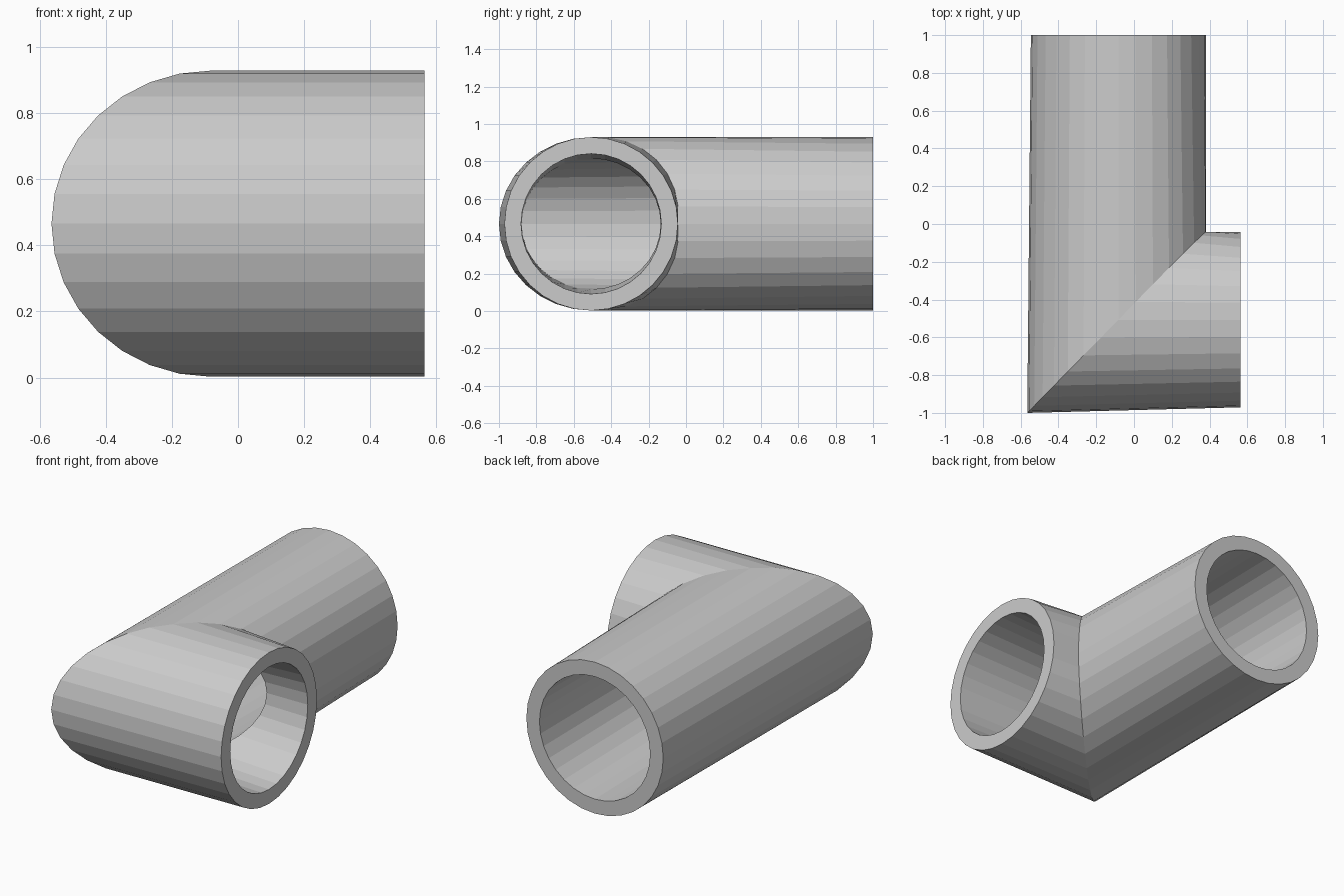
import bpy, bmesh
from math import sin, cos, pi

if "Cube" in bpy.data.objects:
    bpy.data.objects.remove(bpy.data.objects["Cube"])

N = 32                               # sides of the pipe
CX, CY, CZ = -0.0825, -0.507, 0.466  # pipe axes
R_OUT, R_IN = 0.4635, 0.375
X_END, Y_END = 0.565, 1.0

bm = bmesh.new()


def ring(point):
    return [bm.verts.new(point(cos(2 * pi * k / N), sin(2 * pi * k / N))) for k in range(N)]


def bridge(a, b):
    for k in range(N):
        j = (k + 1) % N
        bm.faces.new((a[k], a[j], b[j], b[k]))


def outer_mitre(c, s):
    # pulled out at the heel, slightly bulged beside the inner corner
    if c < 0:
        return (CX + 0.4825 * c, CY + 0.493 * c, CZ + R_OUT * s)
    r = R_OUT + 0.02 * 2 * c * abs(s)
    return (CX + r * c, CY + (r + 0.015 * abs(s)) * c, CZ + r * s)


def inner_mitre(c, s):
    return (CX + 0.372 * c, CY + 0.372 * c, CZ + 0.35 * s)


def end_x(r):
    return ring(lambda c, s: (X_END, CY + r * c, CZ + r * s))


def end_y(r):
    return ring(lambda c, s: (CX + r * c, Y_END, CZ + r * s))


# Outer and inner walls: short leg end, mitre, long leg end
outer = [end_x(R_OUT), ring(outer_mitre), end_y(R_OUT)]
inner = [end_x(R_IN), ring(inner_mitre), end_y(R_IN)]
for wall in (outer, inner):
    bridge(wall[0], wall[1])
    bridge(wall[1], wall[2])

# Flat rims at both openings
bridge(outer[0], inner[0])
bridge(outer[2], inner[2])

bmesh.ops.recalc_face_normals(bm, faces=bm.faces)
mesh = bpy.data.meshes.new("pipe_elbow")
bm.to_mesh(mesh)
bm.free()
bpy.context.collection.objects.link(bpy.data.objects.new("pipe_elbow", mesh))
